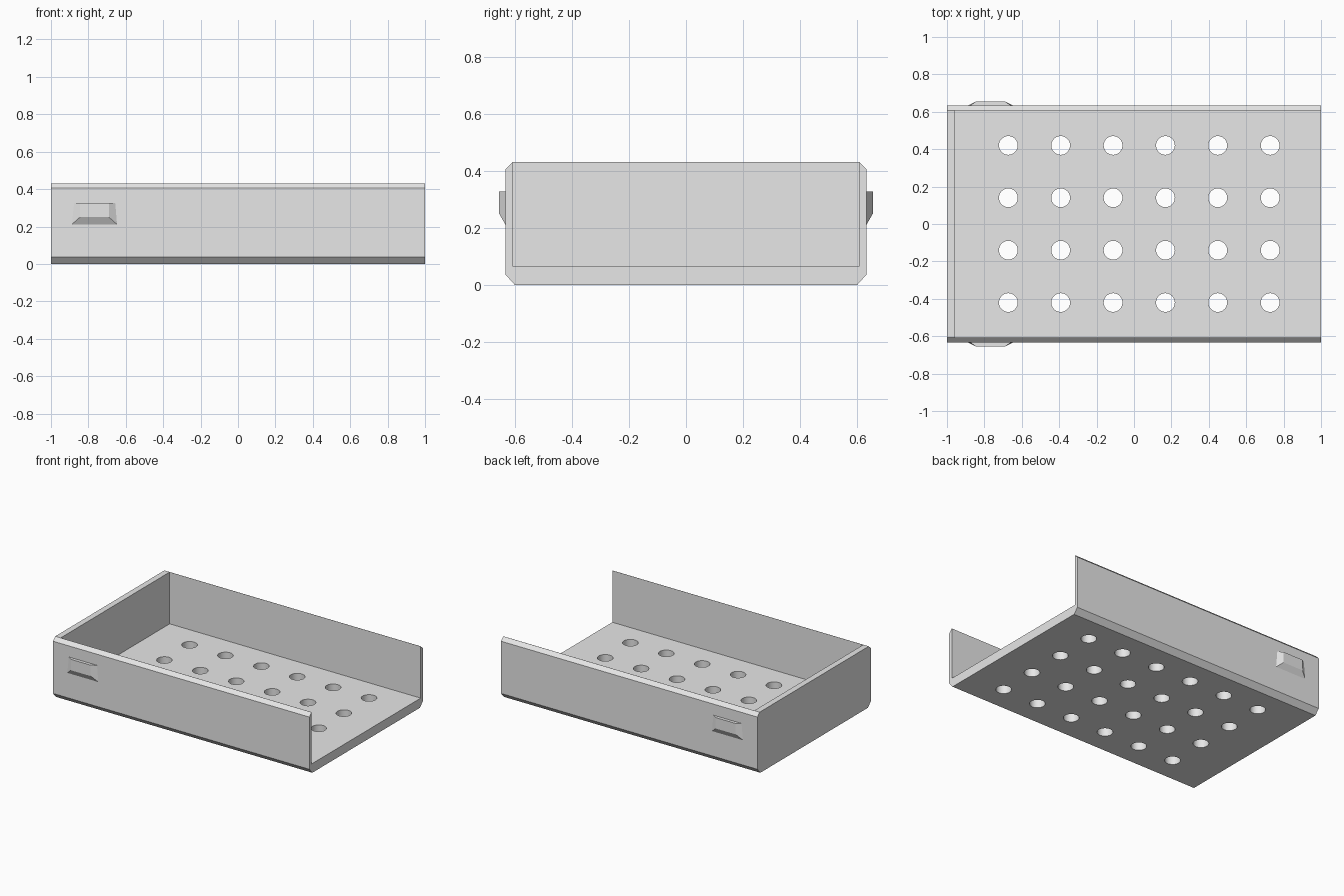
import bpy
import bmesh
from mathutils import Matrix

cube = bpy.data.objects.get("Cube")
if cube:
    bpy.data.objects.remove(cube, do_unlink=True)

grey = bpy.data.materials.new("light grey")
grey.use_nodes = True
grey.diffuse_color = (0.8, 0.8, 0.8, 1)
grey.node_tree.nodes["Principled BSDF"].inputs["Base Color"].default_value = (0.8, 0.8, 0.8, 1)


def make_object(name, bm):
    bmesh.ops.recalc_face_normals(bm, faces=bm.faces)
    mesh = bpy.data.meshes.new(name)
    bm.to_mesh(mesh)
    bm.free()
    mesh.materials.append(grey)
    obj = bpy.data.objects.new(name, mesh)
    bpy.context.collection.objects.link(obj)
    return obj


def loft(name, start, end):
    """Solid between two matching outlines."""
    bm = bmesh.new()
    a = [bm.verts.new(p) for p in start]
    b = [bm.verts.new(p) for p in end]
    bm.faces.new(a)
    bm.faces.new(b)
    for i in range(len(a)):
        j = (i + 1) % len(a)
        bm.faces.new((a[i], a[j], b[j], b[i]))
    return make_object(name, bm)


def select_only(obj):
    bpy.ops.object.select_all(action="DESELECT")
    obj.select_set(True)
    bpy.context.view_layer.objects.active = obj


def cut(obj, cutter):
    select_only(obj)
    mod = obj.modifiers.new("cut", "BOOLEAN")
    mod.operation = "DIFFERENCE"
    mod.solver = "EXACT"
    mod.object = cutter
    bpy.ops.object.modifier_apply(modifier=mod.name)
    bpy.data.objects.remove(cutter, do_unlink=True)


# Tray body: chamfered section swept along its length
half = [(0.6, 0), (0.633, 0.037), (0.633, 0.405), (0.608, 0.43)]
section = half + [(-y, z) for y, z in reversed(half)]
tray = loft("tray", [(-1, y, z) for y, z in section], [(1, y, z) for y, z in section])

# Hollow, open at the right-hand end
bm = bmesh.new()
bmesh.ops.create_cube(bm, size=1, matrix=Matrix.Translation((0.121, 0, 0.565))
                      @ Matrix.Diagonal((2.158, 1.214, 1, 1)))
cut(tray, make_object("cavity_cutter", bm))

# Grid of drain holes through the floor
bm = bmesh.new()
for col in range(6):
    for row in range(4):
        bmesh.ops.create_cone(bm, cap_ends=True, segments=48, radius1=0.05, radius2=0.05, depth=0.3,
                              matrix=Matrix.Translation((-0.672 + 0.28 * col, -0.42 + 0.28 * row, 0.05)))
cut(tray, make_object("hole_cutter", bm))
select_only(tray)
bpy.ops.object.shade_smooth_by_angle()

# Tapered finger catches on both side walls
base = [(-0.89, 0.21), (-0.645, 0.21), (-0.655, 0.327), (-0.878, 0.327)]
face = [(-0.845, 0.25), (-0.69, 0.25), (-0.69, 0.327), (-0.845, 0.327)]
for name, side in (("front_catch", -1), ("back_catch", 1)):
    loft(name, [(x, side * 0.632, z) for x, z in base], [(x, side * 0.655, z) for x, z in face])
